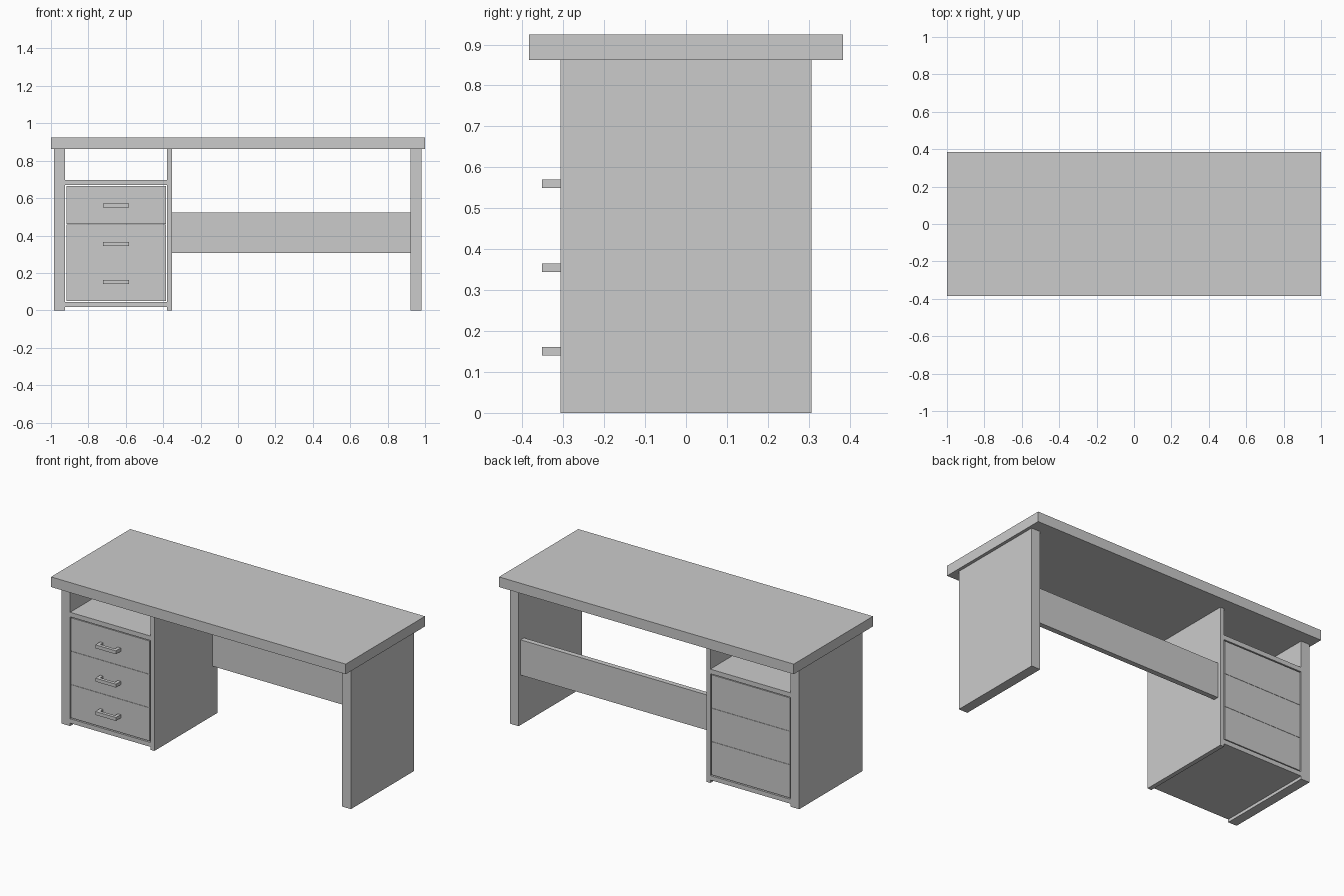
import bpy
import bmesh
from mathutils import Vector

if "Cube" in bpy.data.objects:
    bpy.data.objects.remove(bpy.data.objects["Cube"])


def add_boxes(name, boxes):
    """One object from boxes given as (x0, x1, y0, y1, z0, z1)."""
    bm = bmesh.new()
    for x0, x1, y0, y1, z0, z1 in boxes:
        verts = bmesh.ops.create_cube(bm, size=1)["verts"]
        size = Vector((x1 - x0, y1 - y0, z1 - z0))
        mid = Vector((x0 + x1, y0 + y1, z0 + z1)) / 2
        for v in verts:
            v.co = v.co * size + mid
    mesh = bpy.data.meshes.new(name)
    bm.to_mesh(mesh)
    bm.free()
    obj = bpy.data.objects.new(name, mesh)
    bpy.context.collection.objects.link(obj)
    return obj


def prism(name, outline, z0, z1):
    """Extrude an xy outline upward."""
    bm = bmesh.new()
    face = bm.faces.new([bm.verts.new((x, y, z0)) for x, y in outline])
    new = bmesh.ops.extrude_face_region(bm, geom=[face])["geom"]
    bmesh.ops.translate(bm, vec=(0, 0, z1 - z0),
                        verts=[g for g in new if isinstance(g, bmesh.types.BMVert)])
    bmesh.ops.recalc_face_normals(bm, faces=bm.faces)
    mesh = bpy.data.meshes.new(name)
    bm.to_mesh(mesh)
    bm.free()
    obj = bpy.data.objects.new(name, mesh)
    bpy.context.collection.objects.link(obj)
    return obj


D = 0.307       # half depth of the side panels
H = 0.862       # underside of the desktop
XL, XR = -0.924, -0.38  # inside faces of the drawer cabinet

# Desktop and upright panels
add_boxes("desktop", [(-1, 1, -0.384, 0.384, H, 0.924)])
add_boxes("left_side_panel", [(-0.983, XL, -D, D, 0, H)])
add_boxes("right_side_panel", [(0.921, 0.981, -D, D, 0, H)])
add_boxes("cabinet_divider", [(XR, -0.353, -D, D, 0, H)])

# Rail across the knee space
add_boxes("back_rail", [(-0.353, 0.921, 0.255, 0.287, 0.306, 0.522)])

# Cabinet shelf and floor
add_boxes("cabinet_shelf", [(XL, XR, -D, D, 0.67, 0.698)])
add_boxes("cabinet_floor", [(XL, XR, -D, D, 0.018, 0.045)])

# Drawers with U-shaped pulls
for i in range(3):
    z0 = 0.051 + i * 0.205
    add_boxes(f"drawer_{i + 1}",
              [(XL + 0.006, XR - 0.006, -0.305, 0.305, z0, z0 + 0.2035)])
    a, b, t = -0.722, -0.582, 0.02
    back, front = -0.304, -0.352
    outline = [(a, back), (a, front), (b, front), (b, back),
               (b - t, back), (b - t, front + t), (a + t, front + t), (a + t, back)]
    hz = 0.14 + i * 0.2045
    prism(f"drawer_handle_{i + 1}", outline, hz, hz + 0.021)
